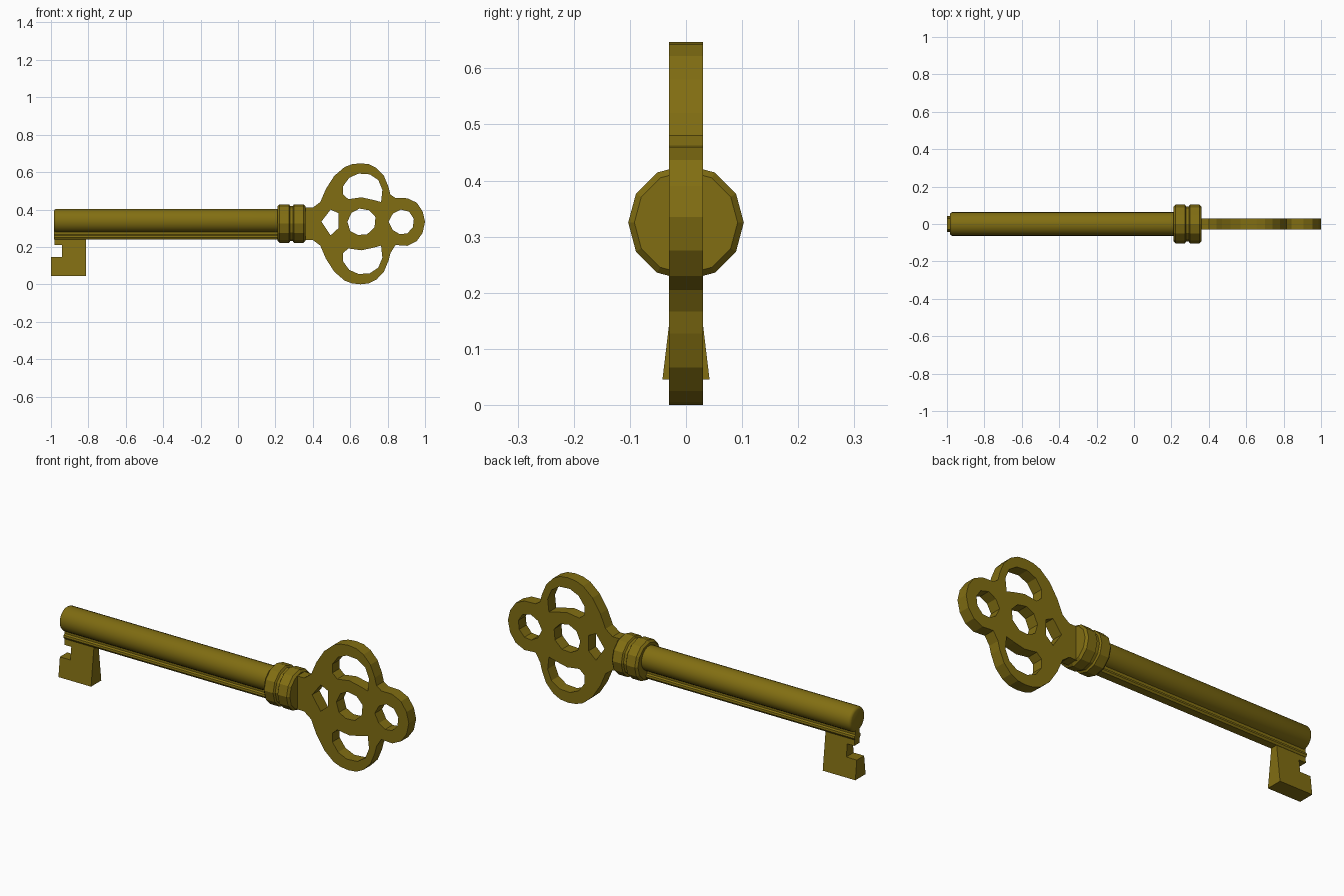
import bpy, bmesh, math

if "Cube" in bpy.data.objects:
    bpy.data.objects.remove(bpy.data.objects["Cube"])

brass = bpy.data.materials.new("brass")
brass.diffuse_color = (0.22, 0.155, 0.006, 1)
brass.use_nodes = True
brass.node_tree.nodes["Principled BSDF"].inputs["Base Color"].default_value = brass.diffuse_color


def finish(name, bm, smooth=None):
    bmesh.ops.remove_doubles(bm, verts=bm.verts, dist=1e-5)
    bmesh.ops.recalc_face_normals(bm, faces=bm.faces)
    me = bpy.data.meshes.new(name)
    bm.to_mesh(me)
    bm.free()
    me.materials.append(brass)
    ob = bpy.data.objects.new(name, me)
    bpy.context.collection.objects.link(ob)
    if smooth:
        bpy.ops.object.select_all(action='DESELECT')
        ob.select_set(True)
        bpy.context.view_layer.objects.active = ob
        bpy.ops.object.shade_smooth_by_angle(angle=math.radians(smooth))
    return ob


def lathe_x(name, profile, z, sides, smooth=None):
    """Turn (x, radius) points around a horizontal axis at height z."""
    bm = bmesh.new()
    rings = []
    for x, r in profile:
        rings.append([bm.verts.new((x, r * math.cos(2 * math.pi * i / sides),
                                    z + r * math.sin(2 * math.pi * i / sides)))
                      for i in range(sides)])
    for a, b in zip(rings, rings[1:]):
        for i in range(sides):
            j = (i + 1) % sides
            bm.faces.new((a[i], a[j], b[j], b[i]))
    bm.faces.new(rings[0])
    bm.faces.new(rings[-1])
    return finish(name, bm, smooth)


def prism(name, outline, place_a, place_b, smooth=None):
    """Join two placements of one outline into a closed solid."""
    bm = bmesh.new()
    a = [bm.verts.new(place_a(*p)) for p in outline]
    b = [bm.verts.new(place_b(*p)) for p in outline]
    bm.faces.new(a)
    bm.faces.new(b)
    for i in range(len(a)):
        j = (i + 1) % len(a)
        bm.faces.new((a[i], a[j], b[j], b[i]))
    return finish(name, bm, smooth)


# Round shaft with softened tip
lathe_x("shaft", [(-0.985, 0.05), (-0.981, 0.058), (-0.972, 0.063), (0.25, 0.063)],
        0.34, 24, 40)

# Twelve-sided collar with a central groove
lathe_x("collar", [(0.211, 0.092), (0.222, 0.103), (0.273, 0.103), (0.279, 0.094),
                   (0.293, 0.094), (0.299, 0.103), (0.35, 0.103), (0.361, 0.092)],
        0.325, 12)

# Rail under the shaft: narrow web and rounded bead
half = [(0.016, 0.30), (0.016, 0.266), (0.024, 0.26), (0.026, 0.25), (0.020, 0.24)]
rail = half + [(-y, z) for y, z in reversed(half)]
prism("rail", rail, lambda y, z: (-0.983, y, z), lambda y, z: (0.23, y, z))

# Notched bit, thicker towards its lower edge
bit = [(-0.813, 0.25), (-0.813, 0.045), (-1.0, 0.045), (-1.0, 0.145), (-0.94, 0.145),
       (-0.94, 0.21), (-0.98, 0.21), (-0.98, 0.25)]
thick = lambda z: 0.042 - 0.12 * (z - 0.045)
prism("bit", bit, lambda x, z: (x, -thick(z), z), lambda x, z: (x, thick(z), z))

# Pierced bow: outline of the trefoil and its five openings
lobe = [(0.34, 0.41), (0.40, 0.41), (0.44, 0.44), (0.47, 0.51), (0.515, 0.58), (0.57, 0.627),
        (0.61, 0.642), (0.655, 0.647), (0.70, 0.642), (0.74, 0.622), (0.78, 0.58),
        (0.805, 0.52), (0.815, 0.48)]
tip = [(0.842, 0.462), (0.905, 0.46), (0.955, 0.437), (0.987, 0.39), (1.0, 0.335),
       (0.987, 0.275), (0.955, 0.23), (0.905, 0.206), (0.842, 0.21)]


def flip(pts):
    return [(x, 0.647 - z) for x, z in reversed(pts)]


side_hole = [(0.562, 0.48), (0.562, 0.525), (0.595, 0.57), (0.645, 0.592), (0.705, 0.588),
             (0.75, 0.558), (0.772, 0.505), (0.765, 0.44), (0.72, 0.452), (0.66, 0.465),
             (0.59, 0.455)]
centre_hole = [(0.585, 0.335), (0.607, 0.383), (0.65, 0.405), (0.70, 0.396), (0.735, 0.36),
               (0.73, 0.305), (0.69, 0.267), (0.64, 0.264), (0.60, 0.285)]
tip_hole = [(0.805, 0.335), (0.828, 0.378), (0.87, 0.40), (0.915, 0.388), (0.94, 0.35),
            (0.935, 0.305), (0.905, 0.272), (0.865, 0.268), (0.828, 0.29)]
neck_hole = [(0.446, 0.335), (0.495, 0.40), (0.537, 0.38), (0.537, 0.30), (0.495, 0.262)]

curve = bpy.data.curves.new("bow_curve", 'CURVE')
curve.dimensions = '2D'
curve.fill_mode = 'BOTH'
curve.extrude = 0.03
for pts in (lobe + tip + flip(lobe), side_hole, flip(side_hole), centre_hole, tip_hole, neck_hole):
    s = curve.splines.new('POLY')
    s.points.add(len(pts) - 1)
    for p, (x, z) in zip(s.points, pts):
        p.co = (x, z, 0, 1)
    s.use_cyclic_u = True
source = bpy.data.objects.new("bow_source", curve)
bpy.context.collection.objects.link(source)
me = bpy.data.meshes.new_from_object(source)
bpy.data.objects.remove(source)
bm = bmesh.new()
bm.from_mesh(me)
for v in bm.verts:
    v.co = (v.co.x, -v.co.z, v.co.y)
for f in bm.faces:
    f.smooth = False
    f.material_index = 0
finish("bow", bm)
